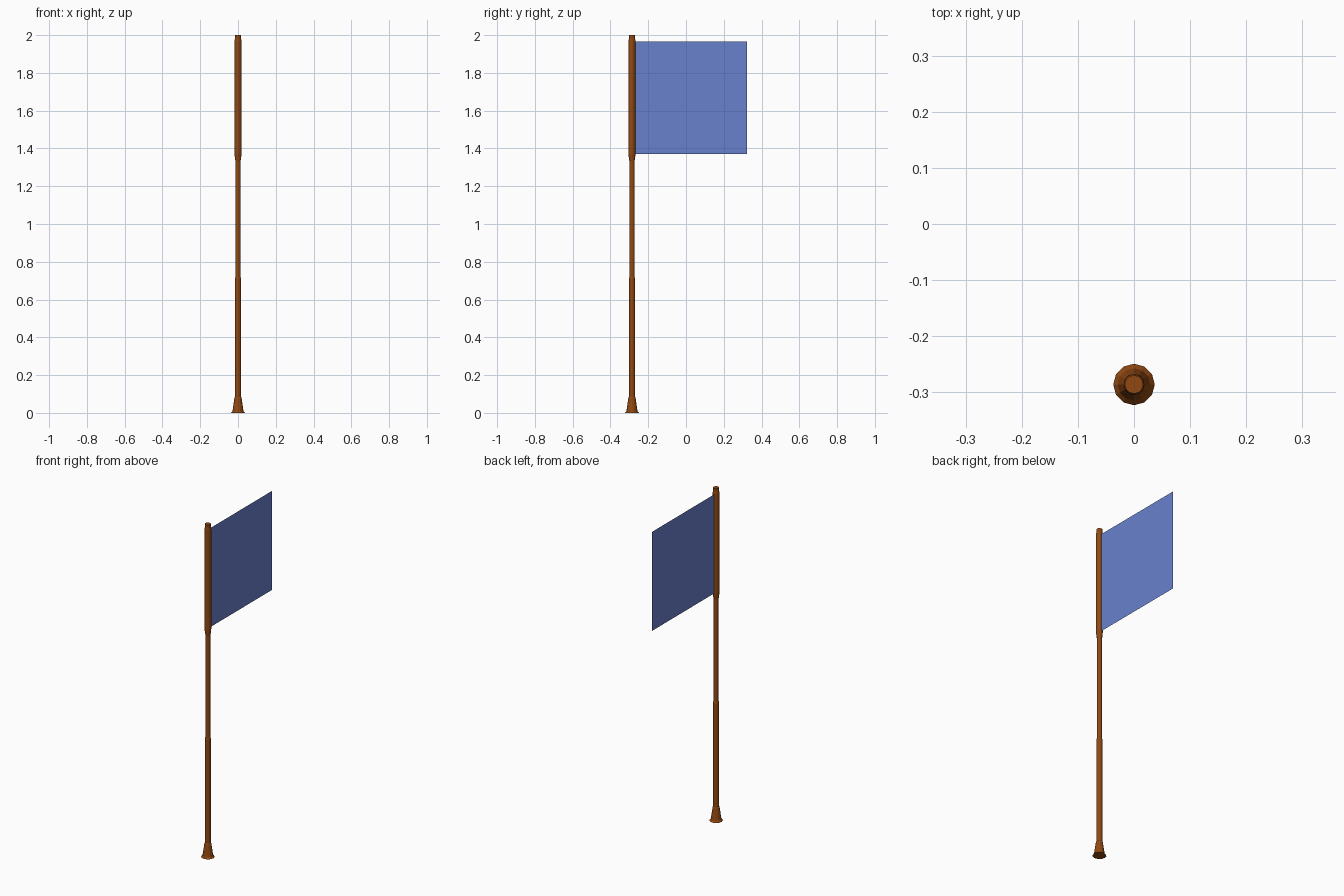
import bpy, bmesh
from math import cos, sin, tau

if "Cube" in bpy.data.objects:
    bpy.data.objects.remove(bpy.data.objects["Cube"])

POLE_Y = -0.286
SIDES = 12


def material(name, rgb):
    m = bpy.data.materials.new(name)
    m.diffuse_color = (*rgb, 1)
    m.use_nodes = True
    m.node_tree.nodes["Principled BSDF"].inputs["Base Color"].default_value = m.diffuse_color
    return m


def finish(name, bm, mat):
    mesh = bpy.data.meshes.new(name)
    bm.to_mesh(mesh)
    bm.free()
    mesh.materials.append(mat)
    obj = bpy.data.objects.new(name, mesh)
    bpy.context.collection.objects.link(obj)
    return obj


def turned(name, profile, mat):
    """Solid of revolution around the pole axis, from (radius, z) points."""
    bm = bmesh.new()
    rings = [[bm.verts.new((r * sin(tau * i / SIDES), POLE_Y + r * cos(tau * i / SIDES), z))
              for i in range(SIDES)] for r, z in profile]
    for a, b in zip(rings, rings[1:]):
        for i in range(SIDES):
            j = (i + 1) % SIDES
            bm.faces.new((a[i], a[j], b[j], b[i]))
    bm.faces.new(rings[0])
    bm.faces.new(rings[-1])
    bmesh.ops.recalc_face_normals(bm, faces=bm.faces)
    return finish(name, bm, mat)


wood = material("wood", (0.28, 0.065, 0.006))
cloth = material("cloth", (0.14, 0.22, 0.61))

# Pole: flared foot, thick grip, slim middle, thick upper part with tapered ends
turned("pole", [(0.037, 0.0), (0.029, 0.01), (0.019, 0.08), (0.0165, 0.085),
                (0.0165, 0.71), (0.0135, 0.72), (0.0135, 1.335), (0.0155, 1.34),
                (0.0185, 1.37), (0.0185, 1.97), (0.0165, 1.98), (0.0165, 2.0)], wood)

# Flag: a single flat sheet of cloth
bm = bmesh.new()
bm.faces.new([bm.verts.new((0, y, z)) for y, z in
              ((-0.272, 1.37), (0.323, 1.37), (0.323, 1.965), (-0.272, 1.965))])
finish("flag", bm, cloth)
